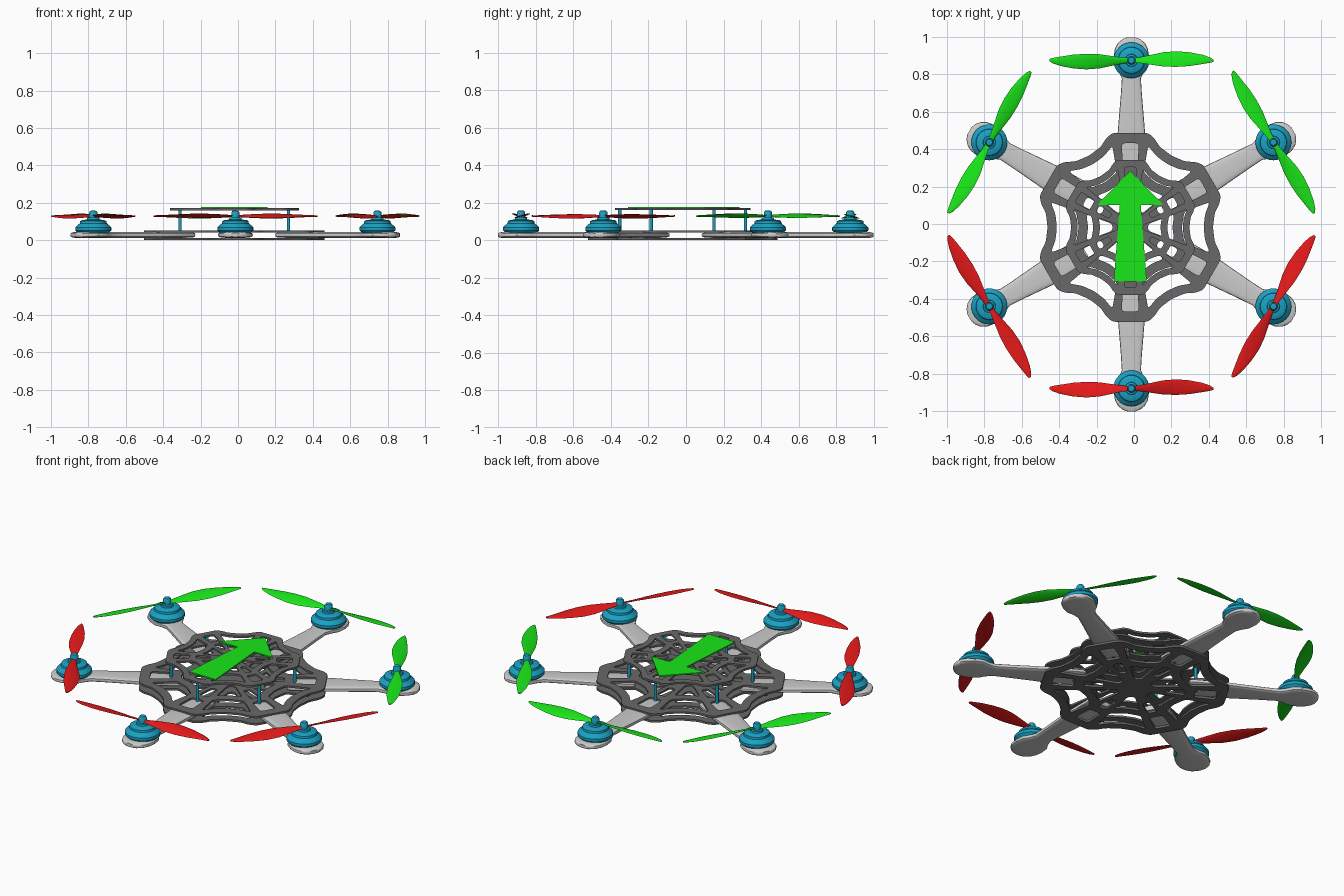
import bpy, bmesh
from math import sin, cos, pi, radians, copysign
from mathutils import Vector, Matrix

if "Cube" in bpy.data.objects:
    bpy.data.objects.remove(bpy.data.objects["Cube"])

CX, CY = -0.014, -0.002          # centre of the arms
PX, PY = -0.02, -0.018           # centre of the plates
ANGLES = [90 + 60 * i for i in range(6)]


def material(name, rgb):
    m = bpy.data.materials.new(name)
    m.diffuse_color = (*rgb, 1)
    m.use_nodes = True
    m.node_tree.nodes["Principled BSDF"].inputs["Base Color"].default_value = m.diffuse_color
    return m


GREEN = material("green", (0.01, 0.8, 0.01))
RED = material("red", (0.8, 0.01, 0.01))
BLUE = material("blue", (0.01, 0.36, 0.55))
DARK = material("dark_grey", (0.14, 0.14, 0.14))


def finish(ob, mat, angle=35):
    if mat:
        ob.data.materials.append(mat)
    bpy.ops.object.select_all(action='DESELECT')
    ob.select_set(True)
    bpy.context.view_layer.objects.active = ob
    if ob.type == 'CURVE':
        bpy.ops.object.convert(target='MESH')
    bpy.ops.object.shade_smooth_by_angle(angle=radians(angle))


def loft(name, ring_sets, mat, matrix):
    """Skin each list of equal rings into a closed, capped body."""
    bm = bmesh.new()
    for rings in ring_sets:
        vs = [[bm.verts.new(p) for p in r] for r in rings]
        n = len(vs[0])
        for a, b in zip(vs, vs[1:]):
            for i in range(n):
                j = (i + 1) % n
                bm.faces.new((a[i], a[j], b[j], b[i]))
        bm.faces.new(vs[0][::-1])
        bm.faces.new(vs[-1])
    bmesh.ops.recalc_face_normals(bm, faces=bm.faces)
    me = bpy.data.meshes.new(name)
    bm.to_mesh(me)
    bm.free()
    ob = bpy.data.objects.new(name, me)
    bpy.context.collection.objects.link(ob)
    ob.matrix_world = matrix
    finish(ob, mat)
    return ob


def lathe_rings(profile, n=32):
    return [[(r * cos(2 * pi * i / n), r * sin(2 * pi * i / n), z) for i in range(n)]
            for r, z in profile]


def turn(pts, deg):
    a = radians(deg)
    return [(x * cos(a) - y * sin(a), x * sin(a) + y * cos(a)) for x, y in pts]


def rounded(pts, r=0.018):
    """Soften polygon corners with short quadratic arcs."""
    out = []
    for i, p in enumerate(pts):
        p, a, b = Vector(p), Vector(pts[i - 1]), Vector(pts[(i + 1) % len(pts)])
        s = p + (a - p).normalized() * min(r, (a - p).length * 0.45)
        e = p + (b - p).normalized() * min(r, (b - p).length * 0.45)
        for t in (0, 0.33, 0.67, 1):
            out.append(tuple(s * (1 - t) ** 2 + p * 2 * t * (1 - t) + e * t * t))
    return out


def flat(name, loops, z0, z1, mat):
    cu = bpy.data.curves.new(name, 'CURVE')
    cu.dimensions, cu.fill_mode = '2D', 'BOTH'
    cu.extrude = (z1 - z0) / 2
    for loop in loops:
        sp = cu.splines.new('POLY')
        sp.points.add(len(loop) - 1)
        for q, (x, y) in zip(sp.points, loop):
            q.co = (x, y, 0, 1)
        sp.use_cyclic_u = True
    ob = bpy.data.objects.new(name, cu)
    bpy.context.collection.objects.link(ob)
    ob.location = (PX, PY, (z0 + z1) / 2)
    finish(ob, mat)


def web_plate(name, s, z0, z1):
    """Hexagonal web: scalloped rim, gaps between arms, slots along arms."""
    outline, holes = [], []
    gap = [(0.425, -0.135), (0.40, -0.07), (0.392, 0), (0.40, 0.07), (0.425, 0.135),
           (0.29, 0.085), (0.275, 0), (0.29, -0.085)]
    inner = [(0.235, -0.07), (0.225, 0), (0.235, 0.07), (0.095, 0.018), (0.095, -0.018)]
    slot = [(0.33, -0.04), (0.45, -0.045), (0.45, 0.045), (0.33, 0.04)]
    slot2 = [(0.17, -0.02), (0.28, -0.028), (0.28, 0.028), (0.17, 0.02)]
    for a in ANGLES:
        outline += turn([(0.475, -0.13), (0.505, -0.095), (0.505, 0.095), (0.475, 0.13)], a)
        outline += turn([(0.452, -0.08), (0.442, 0), (0.452, 0.08)], a + 30)
        holes += [turn(gap, a + 30), turn(inner, a + 30), turn(slot, a), turn(slot2, a)]
    loops = [rounded(l) for l in [outline] + holes]
    flat(name, [[(x * s, y * s) for x, y in l] for l in loops], z0, z1, DARK)


# Frame plates
web_plate("bottom_plate", 1.0, 0.0, 0.012)
web_plate("middle_plate", 1.0, 0.042, 0.053)
web_plate("top_plate", 0.715, 0.160, 0.171)

# Direction arrow
flat("direction_arrow", [[(-0.088, -0.29), (0.088, -0.29), (0.056, 0.12), (0.177, 0.12),
                          (0, 0.302), (-0.177, 0.12), (-0.056, 0.12)]], 0.171, 0.178, GREEN)

# Arm stations: distance from centre, half width, half height
ARM = [(0.285, 0.065, 0.014), (0.30, 0.075, 0.015), (0.48, 0.074, 0.016), (0.70, 0.056, 0.016),
       (0.78, 0.051, 0.016), (0.82, 0.068, 0.016), (0.85, 0.088, 0.016), (0.90, 0.094, 0.016),
       (0.94, 0.088, 0.016), (0.97, 0.072, 0.016), (0.99, 0.048, 0.014), (1.0, 0.022, 0.010)]


def arm_ring(u, w, h, n=20):
    ring = []
    for i in range(n):
        c, s = cos(2 * pi * i / n), sin(2 * pi * i / n)
        ring.append((u, w * copysign(abs(c) ** 0.6, c), 0.028 + h * copysign(abs(s) ** 0.6, s)))
    return ring


# Motor outline (radius, height)
MOTOR = [(0.082, 0.038), (0.096, 0.052), (0.096, 0.068), (0.088, 0.077), (0.072, 0.090),
         (0.070, 0.102), (0.058, 0.108), (0.034, 0.110), (0.032, 0.120), (0.022, 0.122),
         (0.022, 0.148), (0.016, 0.157), (0.005, 0.158)]

# Blade stations: distance from hub, leading edge, trailing edge, pitch in degrees
BLADE = [(0.0, 0.014, -0.014, 12), (0.04, 0.017, -0.015, 20), (0.10, 0.030, -0.024, 20),
         (0.17, 0.045, -0.034, 17), (0.24, 0.050, -0.036, 14), (0.31, 0.044, -0.031, 11),
         (0.38, 0.030, -0.020, 8), (0.42, 0.016, -0.013, 6), (0.438, 0.004, -0.008, 5)]


def blade_rings(side, spin):
    rings = []
    for u, lead, trail, pitch in BLADE:
        ring = []
        for k in range(10):
            c, s = cos(2 * pi * k / 10), sin(2 * pi * k / 10)
            v = (lead + trail) / 2 + (lead - trail) / 2 * c
            h, p = 0.004 * s, radians(pitch) * spin
            ring.append((side * u, side * (v * cos(p) - h * sin(p)),
                         0.129 + v * sin(p) + h * cos(p)))
        rings.append(ring)
    return rings


# Six arms, each with motor, propeller and plate post
for i, a in enumerate(ANGLES):
    rot = Matrix.Rotation(radians(a), 4, 'Z')
    d = Vector((cos(radians(a)), sin(radians(a)), 0))
    centre = Vector((CX, CY, 0))
    loft(f"arm_{i + 1}", [[arm_ring(*st) for st in ARM]], None, Matrix.Translation(centre) @ rot)
    seat = Matrix.Translation(centre + d * 0.877)
    loft(f"motor_{i + 1}", [lathe_rings(MOTOR)], BLUE, seat)
    spin = 1 if i % 2 else -1
    loft(f"propeller_{i + 1}", [blade_rings(1, spin), blade_rings(-1, spin)],
         GREEN if d.y > 0 else RED,
         seat @ Matrix.Rotation(radians(a - 90 if d.y > 0 else a + 90), 4, 'Z'))
    loft(f"post_{i + 1}", [lathe_rings([(0.009, 0.01), (0.009, 0.165)], 12)], BLUE,
         Matrix.Translation(Vector((PX, PY, 0)) + d * 0.335))
